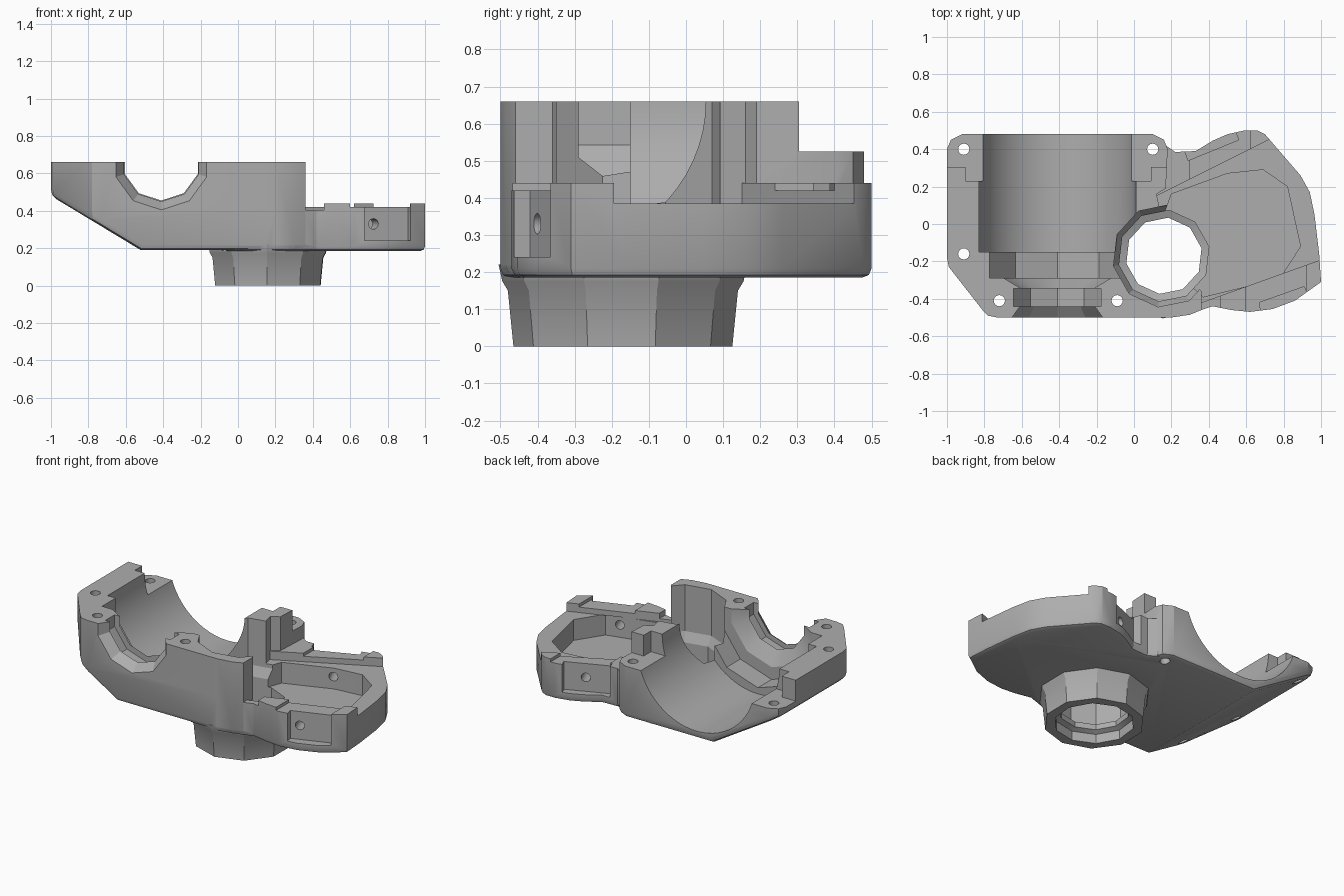
import bpy, bmesh, math
from mathutils import Vector, Matrix

cube = bpy.data.objects.get("Cube")
if cube:
    bpy.data.objects.remove(cube, do_unlink=True)

grey = bpy.data.materials.new("plain grey")
grey.use_nodes = True
COL = (0.42, 0.42, 0.42, 1)
grey.diffuse_color = COL
grey.node_tree.nodes["Principled BSDF"].inputs["Base Color"].default_value = COL

AXIS_X, AXIS_Z = -0.41, 0.66      # motor axis, running along y
NOZ_X, NOZ_Y = 0.16, -0.17        # nozzle axis, running along z


def finish(bm, name):
    bmesh.ops.recalc_face_normals(bm, faces=bm.faces)
    me = bpy.data.meshes.new(name)
    bm.to_mesh(me)
    bm.free()
    me.materials.append(grey)
    ob = bpy.data.objects.new(name, me)
    bpy.context.collection.objects.link(ob)
    return ob


def prism(name, pts, z0, z1, slope=None, bevel=0):
    """Upright prism, optionally sliced by a plane and bevelled underneath."""
    bm = bmesh.new()
    f = bm.faces.new([bm.verts.new((x, y, z0)) for x, y in pts])
    top = bmesh.ops.extrude_face_region(bm, geom=[f])["geom"]
    bmesh.ops.translate(bm, vec=(0, 0, z1 - z0),
                        verts=[v for v in top if isinstance(v, bmesh.types.BMVert)])
    bmesh.ops.recalc_face_normals(bm, faces=bm.faces)
    if slope:
        cut = bmesh.ops.bisect_plane(bm, geom=bm.verts[:] + bm.edges[:] + bm.faces[:],
                                     plane_co=slope[0], plane_no=slope[1], clear_outer=True)
        rim = [e for e in cut["geom_cut"] if isinstance(e, bmesh.types.BMEdge)]
        bmesh.ops.edgeloop_fill(bm, edges=rim)
        bmesh.ops.recalc_face_normals(bm, faces=bm.faces)
    if bevel:
        low = [e for e in bm.edges if len(e.link_faces) == 2 and
               sorted(g.normal.z < -0.3 for g in e.link_faces) == [False, True]]
        bmesh.ops.bevel(bm, geom=low, offset=bevel, segments=2, profile=0.5, affect='EDGES')
    return finish(bm, name)


def lathe(name, profile, n, matrix, turn=0):
    """Closed solid from (radius, height) pairs around local z."""
    bm = bmesh.new()
    rings = []
    for r, h in profile:
        rings.append([bm.verts.new((r * math.cos(turn + math.tau * i / n),
                                    r * math.sin(turn + math.tau * i / n), h)) for i in range(n)])
    for a, b in zip(rings, rings[1:]):
        for i in range(n):
            j = (i + 1) % n
            bm.faces.new((a[i], a[j], b[j], b[i]))
    bm.faces.new(rings[0])
    bm.faces.new(rings[-1])
    bm.transform(matrix)
    return finish(bm, name)


def box(x0, x1, y0, y1, z0, z1, name="box_cutter"):
    return prism(name, [(x0, y0), (x1, y0), (x1, y1), (x0, y1)], z0, z1)


def boolean(target, other, op='DIFFERENCE'):
    m = target.modifiers.new(op.lower(), 'BOOLEAN')
    m.operation, m.object, m.solver = op, other, 'EXACT'
    bpy.context.view_layer.update()
    deps = bpy.context.evaluated_depsgraph_get()
    new = bpy.data.meshes.new_from_object(target.evaluated_get(deps))
    target.modifiers.clear()
    target.data = new
    bpy.data.objects.remove(other, do_unlink=True)


# Motor half-shell block with a sloped underside on one side
housing = prism("motor_housing", [
    (-1, -0.18), (-0.99, -0.23), (-0.81, -0.46), (-0.78, -0.49), (-0.73, -0.5), (0.2, -0.5),
    (0.3, -0.485), (0.36, -0.46), (0.36, -0.36), (0.2, -0.17), (0.14, 0.07), (0.12, 0.16),
    (0.17, 0.19), (0.18, 0.4), (0.16, 0.45), (0.1, 0.48), (-0.92, 0.48), (-0.98, 0.45), (-1, 0.4)],
    0.19, 0.66, slope=((-0.52, 0, 0.19), (-0.29, 0, -0.48)), bevel=0.03)

# Gear case plate
plate = prism("gear_case", [
    (-0.1, -0.42), (0.0, -0.49), (0.2, -0.5), (0.3, -0.48), (0.42, -0.44), (0.52, -0.46),
    (0.62, -0.47), (0.74, -0.455), (0.86, -0.41), (1, -0.31), (0.99, -0.16), (0.965, 0.05),
    (0.94, 0.17), (0.89, 0.26), (0.7, 0.48), (0.66, 0.5), (0.59, 0.5), (0.5, 0.48), (0.42, 0.445),
    (0.33, 0.39), (0.22, 0.385), (0.17, 0.42), (0.05, 0.4), (-0.1, 0.1)],
    0.185, 0.44, bevel=0.025)

# Lid seat and lowered rims between the tabs
boolean(plate, prism("lid_seat", [(0.1, 0.14), (0.74, 0.46), (1.1, 0.5), (1.1, -0.155),
                                  (0.36, -0.42), (0.05, -0.5), (-0.2, 0)], 0.385, 0.6))
boolean(plate, box(0.3, 0.62, 0.2, 0.6, 0.42, 0.6))
boolean(plate, box(0.6, 0.92, -0.6, -0.2, 0.42, 0.6))
boolean(plate, box(0.1, 0.46, -0.6, -0.35, 0.405, 0.6))

# Side recesses for the screw pads
boolean(plate, prism("front_recess", [(0.67, -0.42), (0.91, -0.335), (0.98, -0.5), (0.7, -0.6)], 0.24, 0.6))
boolean(plate, prism("rear_recess", [(0.29, 0.34), (0.56, 0.45), (0.5, 0.6), (0.23, 0.5)], 0.24, 0.6))

# Nozzle stub
stub = lathe("nozzle", [(0.295, 0), (0.31, 0.15), (0.325, 0.175), (0.335, 0.22)], 10,
             Matrix.Translation((NOZ_X, NOZ_Y, 0)), turn=0.3)

boolean(housing, plate, 'UNION')
boolean(housing, stub, 'UNION')

# Motor trough, stepped neck, bearing groove and flared mouth
along_y = Matrix.Translation((AXIS_X, 0, AXIS_Z)) @ Matrix.Rotation(math.radians(-90), 4, 'X')
boolean(housing, lathe("motor_bore", [(0.42, -0.15), (0.42, 0.6)], 64, along_y))
neck = [(0.27, -0.52), (0.21, -0.44), (0.245, -0.44), (0.245, -0.345), (0.205, -0.345),
        (0.3, -0.29), (0.38, -0.29), (0.38, -0.1)]
boolean(housing, lathe("neck_bore", neck, 10, along_y, turn=math.pi / 10))

# Gear pocket
boolean(housing, prism("gear_pocket", [
    (0.16, 0.05), (0.2, 0.16), (0.5, 0.27), (0.69, 0.29), (0.82, 0.2), (0.89, -0.12),
    (0.78, -0.29), (0.37, -0.39), (0.16, -0.2)], 0.25, 0.386))

# Stepped nozzle bore, open through the wall above
bore = [(0.235, -0.05), (0.235, 0.06), (0.205, 0.075), (0.205, 0.11), (0.245, 0.125),
        (0.245, 0.3), (0.275, 0.36), (0.275, 0.8)]
boolean(housing, lathe("nozzle_bore", bore, 10, Matrix.Translation((NOZ_X, NOZ_Y, 0)), turn=0.2))

# Lowered rear flanges
boolean(housing, box(-0.9, 0.09, 0.23, 0.7, 0.525, 0.8))
boolean(housing, box(-1.2, 0.4, 0.305, 0.7, 0.525, 0.8))

# Bolt holes
for x, y in [(-0.91, 0.4), (-0.91, -0.16), (-0.72, -0.41), (-0.09, -0.41), (0.1, 0.4)]:
    boolean(housing, lathe("bolt_hole", [(0.03, -0.1), (0.03, 0.9)], 16, Matrix.Translation((x, y, 0))))

# Cross holes through the gear case walls
for start, way in [((0.76, -0.5, 0.33), (-0.34, 0.94, 0)), ((0.38, 0.53, 0.33), (0.4, -0.9, 0))]:
    turn = Vector(way).to_track_quat('Z', 'Y').to_matrix().to_4x4()
    boolean(housing, lathe("cross_hole", [(0.028, 0), (0.028, 0.4)], 16, Matrix.Translation(start) @ turn))

housing.name = "motor_and_gear_housing"
bpy.ops.object.select_all(action='DESELECT')
housing.select_set(True)
bpy.context.view_layer.objects.active = housing
bpy.ops.object.shade_smooth_by_angle(angle=math.radians(25))
